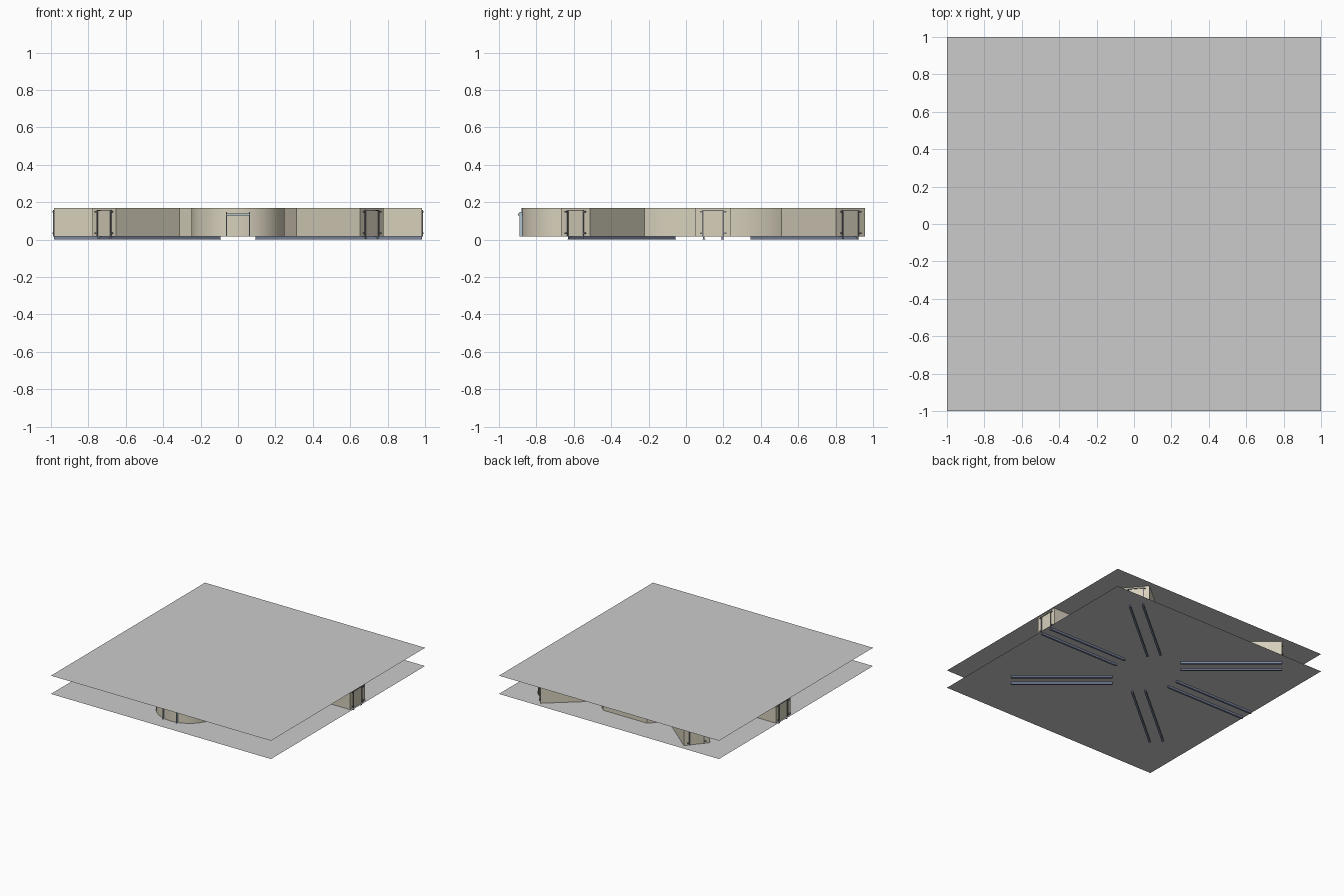
import bpy, bmesh, math
from mathutils import Vector, Matrix

if "Cube" in bpy.data.objects:
    bpy.data.objects.remove(bpy.data.objects["Cube"])

CY = 0.145            # y of the hub centre
Z0, Z1 = 0.018, 0.168  # floor and ceiling heights


def material(name, rgb):
    m = bpy.data.materials.new(name)
    m.diffuse_color = (*rgb, 1)
    m.use_nodes = True
    m.node_tree.nodes["Principled BSDF"].inputs["Base Color"].default_value = m.diffuse_color
    return m


beige = material("wall_beige", (0.68, 0.63, 0.50))
steel = material("rail_steel", (0.20, 0.24, 0.36))
dark = material("frame_dark", (0.16, 0.16, 0.17))
blue = material("entry_blue", (0.42, 0.55, 0.62))


def finish(name, bm, mat=None):
    me = bpy.data.meshes.new(name)
    bm.to_mesh(me)
    bm.free()
    ob = bpy.data.objects.new(name, me)
    bpy.context.collection.objects.link(ob)
    if mat:
        me.materials.append(mat)
    return ob


def add_box(bm, center, size, angle=0.0, pivot=(0, 0, 0)):
    """Box placed in a frame at pivot, turned by angle about z."""
    m = (Matrix.Translation(pivot) @ Matrix.Rotation(angle, 4, 'Z')
         @ Matrix.Translation(center) @ Matrix.Diagonal((*size, 1)))
    bmesh.ops.create_cube(bm, size=1, matrix=m)


# floor and ceiling sheets
for name, z in (("floor_sheet", Z0), ("ceiling_sheet", Z1)):
    bm = bmesh.new()
    bmesh.ops.create_grid(bm, x_segments=1, y_segments=1, size=1,
                          matrix=Matrix.Translation((0, 0, z)))
    finish(name, bm)

# wall outline: right half from the back to the front, then mirrored
right = [(0.20, 0.79), (0.314, 0.674), (0.651, 0.957), (0.779, 0.803),
         (0.43, 0.511), (0.51, 0.39), (0.51, CY + 0.095), (0.985, CY + 0.095)]
right += [(x, 2 * CY - y) for x, y in reversed(right)]
right.pop()
right.append((0.20, -0.48))
for i in range(1, 13):                      # round front room
    a = math.radians(37 - 127 * i / 12)
    right.append((0.25 * math.cos(a), -0.63 + 0.25 * math.sin(a)))
outline = right + [(-x, y) for x, y in reversed(right[:-1])]

bm = bmesh.new()
low = [bm.verts.new((x, y, Z0)) for x, y in outline]
high = [bm.verts.new((x, y, Z1)) for x, y in outline]
n = len(outline)
for i in range(n):
    j = (i + 1) % n
    bm.faces.new((low[j], low[i], high[i], high[j]))
walls = finish("outer_walls", bm, beige)
bpy.context.view_layer.objects.active = walls
walls.select_set(True)
bpy.ops.object.shade_smooth_by_angle(angle=math.radians(40))

# six corridors: end point of the centre line, direction angle, rail length
d = math.radians(40)
ends = [((0.985, CY), 0, 0.73), ((0.715, 0.88), d, 0.765),
        ((0.715, 2 * CY - 0.88), -d, 0.765)]
ends += [((-x, y), math.pi - a, l) for (x, y), a, l in ends]

# rails below the floor and door frames at the corridor ends
rails, frames = bmesh.new(), bmesh.new()
for (x, y), a, length in ends:
    p = (x, y, 0)
    for s in (-1, 1):
        add_box(rails, (-length / 2, s * 0.05, Z0 / 2 + 0.002),
                (length, 0.010, Z0 - 0.004), a, p)
        add_box(rails, (-length / 2, s * 0.05, 0.002),
                (length, 0.016, 0.004), a, p)
        add_box(frames, (0.001, s * 0.055, 0.088), (0.008, 0.008, 0.14), a, p)
        for z in (0.035, 0.15):             # hinges
            add_box(frames, (0.004, s * 0.064, z), (0.008, 0.014, 0.008), a, p)
    add_box(frames, (0.001, 0, 0.155), (0.008, 0.118, 0.006), a, p)
finish("corridor_rails", rails, steel)
finish("door_frames", frames, dark)

# turntable disc in the hub
bm = bmesh.new()
bmesh.ops.create_cone(bm, cap_ends=True, segments=32, radius1=0.26, radius2=0.26,
                      depth=0.004, matrix=Matrix.Translation((0, CY, Z0 + 0.002)))
finish("turntable", bm)

# front entry: two thin jambs and a small awning
bm = bmesh.new()
for s in (-1, 1):
    add_box(bm, (s * 0.062, -0.881, 0.083), (0.004, 0.016, 0.13))
add_box(bm, (0, -0.887, 0.134), (0.13, 0.024, 0.012))
finish("front_entry", bm, blue)
